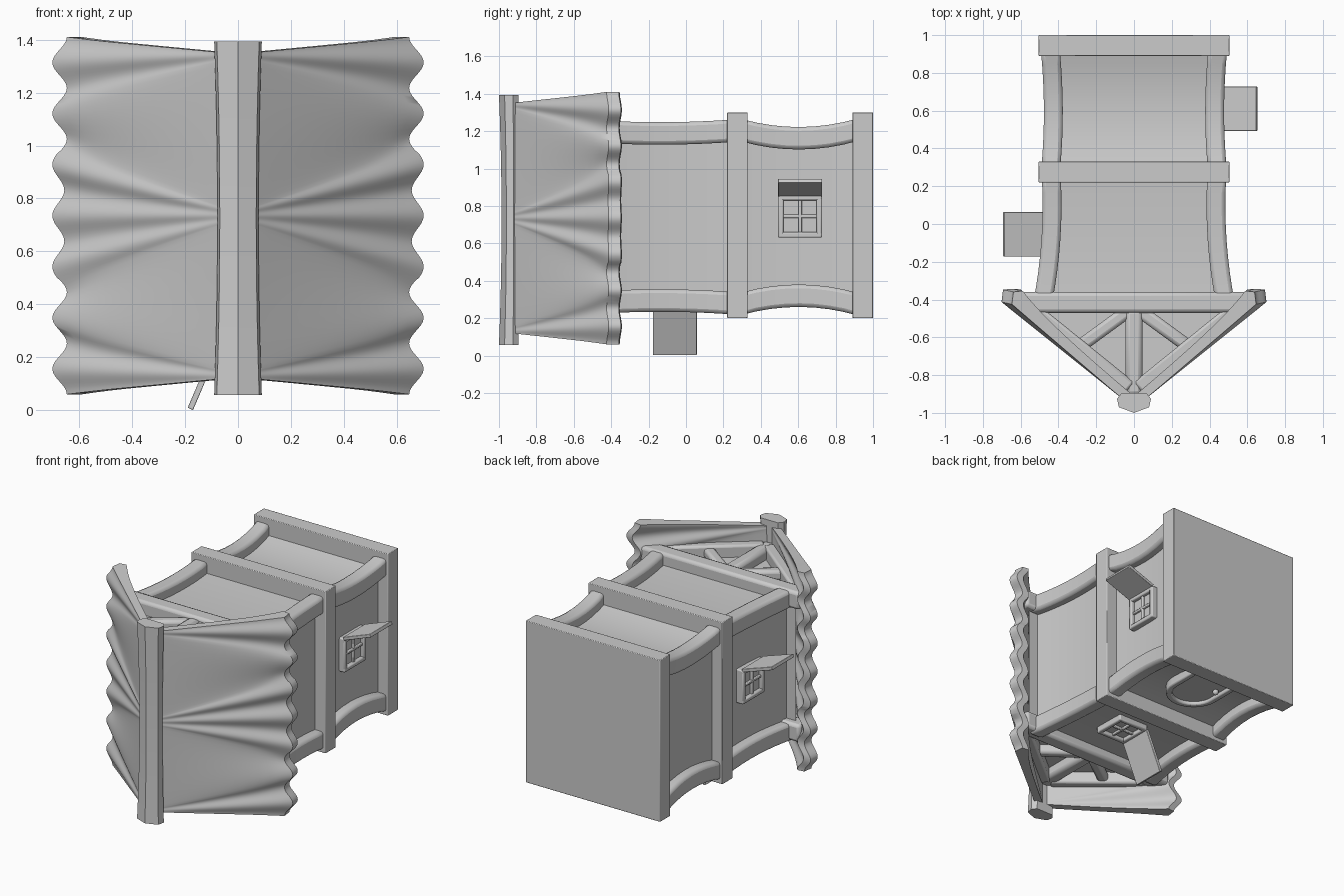
import bpy, bmesh, math
from mathutils import Vector as V

if "Cube" in bpy.data.objects:
    bpy.data.objects.remove(bpy.data.objects["Cube"])

CZ = 0.75  # centre height of the house body (it lies with its ridge facing -y)


def finish(name, bm, bevel=0.0, seg=2, angle=40):
    bmesh.ops.recalc_face_normals(bm, faces=bm.faces)
    me = bpy.data.meshes.new(name)
    bm.to_mesh(me)
    bm.free()
    ob = bpy.data.objects.new(name, me)
    bpy.context.collection.objects.link(ob)
    if bevel:
        m = ob.modifiers.new("bevel", 'BEVEL')
        m.width, m.segments = bevel, seg
    bpy.ops.object.select_all(action='DESELECT')
    ob.select_set(True)
    bpy.context.view_layer.objects.active = ob
    bpy.ops.object.shade_smooth_by_angle(angle=math.radians(angle))
    return ob


def loft(name, rings, bevel=0.0):
    bm = bmesh.new()
    vs = [[bm.verts.new(p) for p in r] for r in rings]
    n = len(vs[0])
    for a, b in zip(vs, vs[1:]):
        for i in range(n):
            bm.faces.new((a[i], a[(i + 1) % n], b[(i + 1) % n], b[i]))
    bm.faces.new(vs[0])
    bm.faces.new(vs[-1])
    return finish(name, bm, bevel)


def rect(c, u, v):
    c, u, v = V(c), V(u), V(v)
    return [c - u - v, c + u - v, c + u + v, c - u + v]


def beam(name, p, q, w, h, up=(0, 0, 1), bevel=0.015):
    p, q = V(p), V(q)
    side = (q - p).cross(V(up)).normalized()
    top = side.cross(q - p).normalized()
    return loft(name, [rect(e, side * w / 2, top * h / 2) for e in (p, q)], bevel)


def slab(name, y0, y1, hx, hz, bevel=0.004):
    loft(name, [rect((0, y, CZ), (hx, 0, 0), (0, 0, hz)) for y in (y0, y1)], bevel)


def bow(y0, y1, a, m, b, n=8):
    """Points along y with values passing quadratically through a, m, b."""
    for i in range(n + 1):
        t = i / n
        k = [(1 - t) * (1 - 2 * t), 4 * t * (1 - t), t * (2 * t - 1)]
        yield y0 + (y1 - y0) * t, *(sum(w * c for w, c in zip(k, tri))
                                    for tri in zip(a, m, b))


# floor slab and middle ring
slab("base_slab", 0.89, 1.0, 0.505, 0.55)
slab("middle_ring", 0.22, 0.33, 0.505, 0.55)

# storeys: bowed walls with bowed corner posts
storeys = {"lower": (0.92, 0.30, (.443, .458), (.427, .412), (.440, .454)),
           "upper": (0.25, -0.42, (.438, .452), (.440, .438), (.484, .445))}
for label, s in storeys.items():
    pts = list(bow(*s))
    loft(label + "_walls", [rect((0, y, CZ - .01), (x - .012, 0, 0), (0, 0, z - .004))
                            for y, x, z in pts])
    for sx in (-1, 1):
        for top in (True, False):
            loft(label + "_corner_post",
                 [rect((sx * x, y, CZ + z if top else CZ - z - .018),
                       (.05, 0, 0), (0, 0, .060)) for y, x, z in pts], 0.02)

# gables: tie beam, king post, struts, rafters and triangular panel
for sz in (-1, 1):
    z = CZ + sz * 0.45
    beam("tie_beam", (-.60, -.415, z), (.60, -.415, z), .11, .12, bevel=.02)
    beam("king_post", (0, -.45, z), (0, -.91, z), .09, .09, bevel=.025)
    for sx in (-1, 1):
        beam("strut", (sx * .03, -.46, z), (sx * .29, -.65, z), .07, .07, bevel=.02)
        beam("rafter", (sx * .02, -.865, z), (sx * .57, -.42, z), .07, .10)
loft("attic_wall", [[(-.54, -.41, CZ + d), (.54, -.41, CZ + d), (0, -.86, CZ + d)]
                    for d in (-.42, .42)])


# roof: two sheets whose folds fan out from the ridge to a scalloped eave
def fan(t):
    """Where along the ridge the fold that meets the eave at t begins."""
    a = abs(t)
    k = min(max((a - .38) / .26, 0), 1)
    k = k * k * (3 - 2 * k)
    return math.copysign(.12 * a * (1 - k) + (1 - .12 * (1 - a)) * k, t)


def roof(sx):
    ns, nt = 12, 98
    zc = 0.735
    out = V((.63, -.78, 0))
    bm = bmesh.new()
    layers = []
    for layer in (0, 1):
        grid = []
        for i in range(ns + 1):
            s = i / ns
            row = []
            for j in range(nt + 1):
                t = 2 * j / nt - 1
                lobe = math.cos(3.5 * math.pi * t) ** 2
                depth = .045 if abs(t) < .36 else .06
                e = s * (1 - depth * (1 - lobe) * max(0, (s - .7) / .3))
                p = V((.05, -.935, 0)) + V((.645, .53, 0)) * e
                p += out * (.026 * (lobe - .6) * s)
                # thicker, rolled edge at the eave
                if layer:
                    p -= out * (.05 + .04 * s ** 3)
                p.z = zc + (fan(t) * (1 - s) + t * s) * (.615 + .06 * s)
                p.x *= sx
                row.append(bm.verts.new(p))
            grid.append(row)
        for i in range(ns):
            for j in range(nt):
                bm.faces.new((grid[i][j], grid[i + 1][j],
                              grid[i + 1][j + 1], grid[i][j + 1]))
        layers.append(grid)
    border = lambda g: (g[0][:-1] + [r[-1] for r in g[:-1]]
                        + g[-1][:0:-1] + [r[0] for r in g[:0:-1]])
    a, b = border(layers[0]), border(layers[1])
    for k in range(len(a)):
        m = (k + 1) % len(a)
        bm.faces.new((a[k], a[m], b[m], b[k]))
    # push the eave's middle line outward for a rounded lip
    lip = [e for v, w in zip(layers[0][-1], layers[1][-1]) for e in v.link_edges
           if e.other_vert(v) is w]
    res = bmesh.ops.subdivide_edges(bm, edges=lip, cuts=1)
    for v in {g for g in res["geom_inner"] if isinstance(g, bmesh.types.BMVert)}:
        v.co += V((sx * .02, .03, 0))
    finish("roof_sheet", bm, angle=45)


for sx in (-1, 1):
    roof(sx)

# ridge beam, slightly waisted in the middle
profile = [(-.09, -.925), (-.08, -.97), (0, -1.0), (.08, -.97), (.09, -.925),
           (.065, -.895), (-.065, -.895)]
rings = []
for i in range(11):
    t = i / 5 - 1
    k = .86 + .14 * t * t
    rings.append([(x * k, -.9 + (y + .9) * k, .725 + t * .668) for x, y in profile])
loft("ridge_beam", rings)


# windows: frame, crossbars, pane and an open shutter
def window(c, u, v, n, tip):
    c, u, v, n = V(c), V(u), V(v), V(n)
    at = lambda a, b, d: c + u * a + v * b + n * d
    w, h = .103, .10
    for s in (-1, 1):
        beam("window_jamb", at(s * w, -.115, 0), at(s * w, .115, 0), .06, .03, u, .008)
        beam("window_rail", at(-.118, s * h, 0), at(.118, s * h, 0), .06, .03, v, .008)
    beam("window_mullion", at(0, -.1, 0), at(0, .1, 0), .04, .018, u, .005)
    beam("window_crossbar", at(-.1, 0, 0), at(.1, 0, 0), .04, .018, v, .005)
    beam("window_pane", at(0, -.1, 0), at(0, .1, 0), .01, .2, u, 0)
    d = v * (tip[1] - .115) + n * (tip[0] - .02)
    beam("shutter", at(0, .115, .02), at(0, .115, .02) + d, .235, .022,
         d.cross(u), .003)


Y, Z, X = V((0, 1, 0)), V((0, 0, 1)), V((1, 0, 0))
window((.428, .61, .745), Y, Z, X, (.222, .19))
window((-.445, -.055, .745), Y, Z, -X, (.245, .19))
window((.05, -.06, .295), Y, -X, -Z, (.29, .23))

# arched door on the underside: frame, leaf and knob
zd = 0.31
path = [(-.16, .9)] + [(-.16 * math.cos(a), .60 - .16 * math.sin(a))
                       for a in (math.pi * i / 16 for i in range(17))] + [(.16, .9)]
rings = []
for i, (x, y) in enumerate(path):
    a = min(max(i - 1, 0), 16) * math.pi / 16
    out = V((-math.cos(a), -math.sin(a), 0))
    rings.append(rect((x, y, zd), out * .02, (0, 0, .035)))
loft("door_frame", rings, 0.008)
loft("door_leaf", [[(x, y, zd + d) for x, y in path] for d in (-.012, .03)])
bm = bmesh.new()
bmesh.ops.create_uvsphere(bm, u_segments=12, v_segments=8, radius=.02)
bmesh.ops.translate(bm, verts=bm.verts, vec=(-.1, .7, zd - .03))
finish("door_knob", bm)
